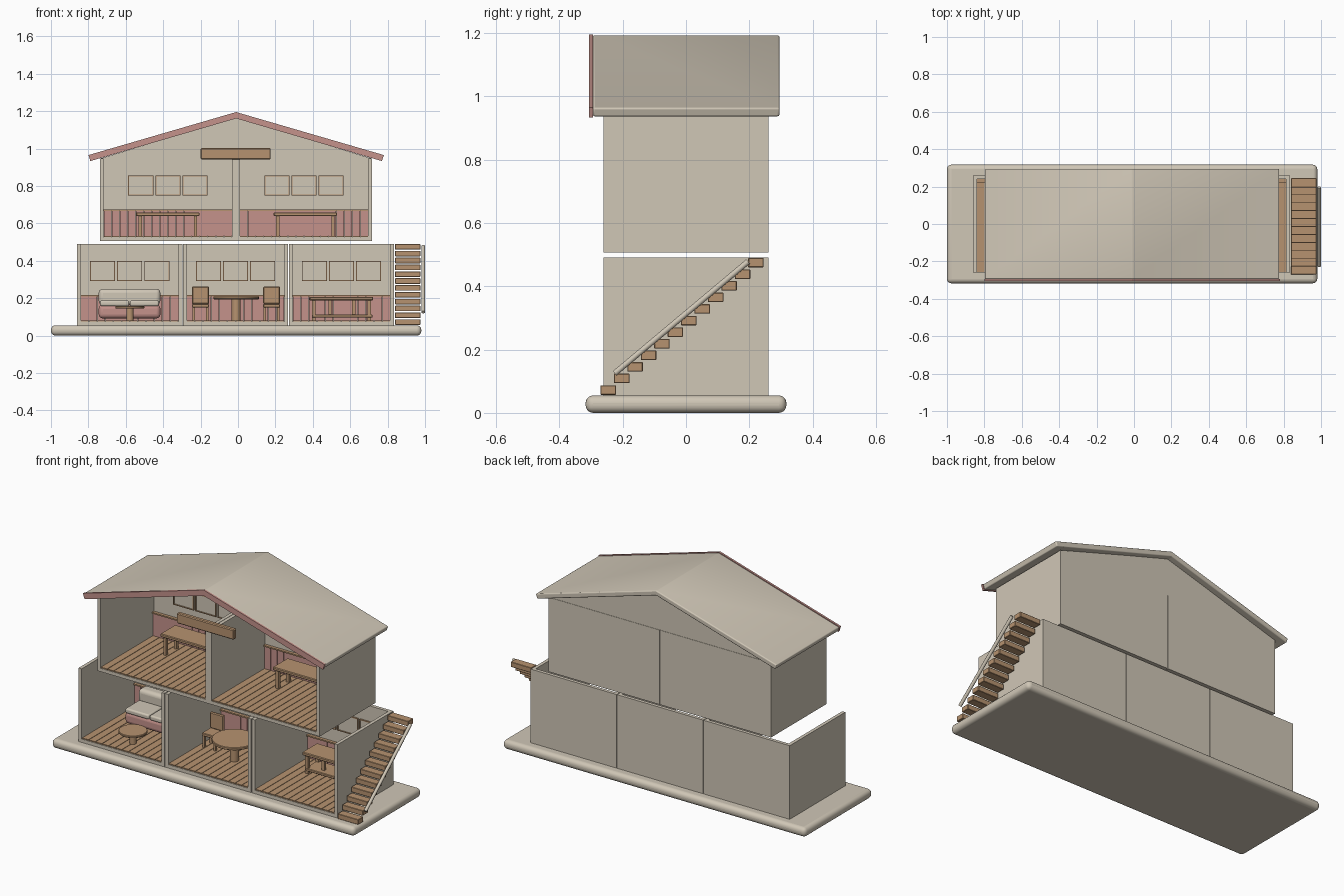
import bpy, bmesh, math
from mathutils import Vector

if "Cube" in bpy.data.objects:
    bpy.data.objects.remove(bpy.data.objects["Cube"])


def material(name, rgb):
    m = bpy.data.materials.new(name)
    m.diffuse_color = (*rgb, 1)
    m.use_nodes = True
    m.node_tree.nodes["Principled BSDF"].inputs["Base Color"].default_value = m.diffuse_color
    return m


CREAM = material("cream", (0.63, 0.57, 0.47))
PINK = material("dusty_pink", (0.56, 0.29, 0.26))
WOOD = material("wood", (0.47, 0.29, 0.16))


def finish(name, bm, mat, bevel=0, segments=1):
    bmesh.ops.recalc_face_normals(bm, faces=bm.faces)
    me = bpy.data.meshes.new(name)
    bm.to_mesh(me)
    bm.free()
    me.materials.append(mat)
    ob = bpy.data.objects.new(name, me)
    bpy.context.collection.objects.link(ob)
    if bevel:
        mod = ob.modifiers.new("bevel", 'BEVEL')
        mod.width, mod.segments = bevel, segments
        mod.limit_method = 'ANGLE'
    if segments > 1:
        bpy.context.view_layer.objects.active = ob
        for o in bpy.context.selected_objects:
            o.select_set(False)
        ob.select_set(True)
        bpy.ops.object.shade_smooth_by_angle(angle=math.radians(40))
    return ob


def boxes(name, bounds, mat, bevel=0, segments=1):
    """One object made of boxes given as x0, x1, y0, y1, z0, z1."""
    bm = bmesh.new()
    for x0, x1, y0, y1, z0, z1 in bounds:
        vs = bmesh.ops.create_cube(bm, size=1)['verts']
        for v in vs:
            v.co = Vector(((x0 + x1) / 2 + v.co.x * (x1 - x0),
                           (y0 + y1) / 2 + v.co.y * (y1 - y0),
                           (z0 + z1) / 2 + v.co.z * (z1 - z0)))
    return finish(name, bm, mat, bevel, segments)


def prism(name, profile, y0, y1, mat, bevel=0, segments=1):
    """Extrude an x, z profile along y."""
    bm = bmesh.new()
    face = bm.faces.new([bm.verts.new((x, y0, z)) for x, z in profile])
    ext = bmesh.ops.extrude_face_region(bm, geom=[face])['geom']
    for v in ext:
        if isinstance(v, bmesh.types.BMVert):
            v.co.y = y1
    return finish(name, bm, mat, bevel, segments)


def lathe(name, profile, x, y, mat, n=32):
    """Spin an r, z profile round a vertical axis."""
    bm = bmesh.new()
    rings = [[bm.verts.new((x + r * math.cos(2 * math.pi * i / n),
                            y + r * math.sin(2 * math.pi * i / n), z))
              for i in range(n)] for r, z in profile]
    for a, b in zip(rings, rings[1:]):
        for i in range(n):
            j = (i + 1) % n
            bm.faces.new((a[i], a[j], b[j], b[i]))
    bm.faces.new(rings[0])
    bm.faces.new(rings[-1])
    return finish(name, bm, mat, 0, 2)


def room(name, x0, x1, z0, z1, wainscot_top, window_z):
    t, front, back = 0.02, -0.26, 0.26
    # shell: floor slab, back and side walls, open front and top
    boxes(name + "_floor_slab", [(x0, x1, front, back, z0, z0 + t)], CREAM)
    boxes(name + "_walls", [(x0 + t, x1 - t, back - t, back, z0 + t, z1),
                            (x0, x0 + t, front, back, z0 + t, z1),
                            (x1 - t, x1, front, back, z0 + t, z1)], CREAM)
    a, b = x0 + t, x1 - t
    # floor planks and wall panelling
    n = round((b - a) / 0.043)
    w = (b - a) / n
    boxes(name + "_floor_planks", [(a + i * w + .0015, a + (i + 1) * w - .0015, front + .003,
                                    back - t, z0 + t, z0 + t + .006) for i in range(n)], WOOD)
    boxes(name + "_wainscot", [(a + i * w + .0008, a + (i + 1) * w - .0008, back - t - .01,
                                back - t, z0 + t + .006, wainscot_top) for i in range(n)], PINK)
    boxes(name + "_dado_rail", [(a, b, back - t - .018, back - t,
                                 wainscot_top, wainscot_top + .008)], WOOD)
    # row of three windows
    c, s, h, fr = (x0 + x1) / 2, 0.145, 0.105, 0.005
    frames, panes = [], []
    for k in (-1, 0, 1):
        l, r = c + k * s - .067, c + k * s + .067
        lo, hi = window_z, window_z + h
        y0, y1 = back - t - .009, back - t
        frames += [(l, r, y0, y1, lo, lo + fr), (l, r, y0, y1, hi - fr, hi),
                   (l, l + fr, y0, y1, lo + fr, hi - fr), (r - fr, r, y0, y1, lo + fr, hi - fr)]
        panes.append((l + fr, r - fr, back - t - .004, y1, lo + fr, hi - fr))
    boxes(name + "_window_frames", frames, WOOD)
    boxes(name + "_window_panes", panes, CREAM)


# base slab
boxes("base", [(-1, 0.98, -0.317, 0.317, 0, 0.055)], CREAM, 0.024, 5)

# rooms
for i in range(3):
    x = -0.86 + i * 0.566
    room(("lounge", "dining_room", "study")[i], x, x + 0.562, 0.055, 0.49, 0.21, 0.293)
for i in range(2):
    x = -0.738 + i * 0.728
    room(("left_bedroom", "right_bedroom")[i], x, x + 0.726, 0.506, 0.946, 0.665, 0.75)

# roof, front fascia and rear gable
cx = -0.01
roof_profile = [(cx - .788, .963), (cx, 1.193), (cx + .788, .963),
                (cx + .778, .935), (cx, 1.163), (cx - .778, .935)]
prism("roof", roof_profile, -0.294, 0.295, CREAM, 0.006, 3)
prism("roof_fascia", [(x * 1.002, z + (.002 if i < 3 else -.002))
                      for i, (x, z) in enumerate(roof_profile)], -0.306, -0.294, PINK)
prism("rear_gable", [(cx - .728, .946), (cx + .728, .946), (cx, 1.165)], 0.24, 0.258, CREAM)

# blank sign board
boxes("sign_board", [(-0.2, 0.175, -0.29, -0.262, 0.942, 1.002)], WOOD, 0.005)

# outside stairs and handrail
boxes("stairs", [(0.84, 0.975, -0.27 + i * .0424, -0.221 + i * .0424,
                  0.057 + i * .0366, 0.087 + i * .0366) for i in range(12)], WOOD, 0.002)
rail = bpy.data.curves.new("handrail", 'CURVE')
rail.dimensions = '3D'
rail.bevel_depth, rail.bevel_resolution, rail.use_fill_caps = 0.0095, 3, True
spline = rail.splines.new('POLY')
spline.points.add(1)
spline.points[0].co = (0.9905, -0.225, 0.125, 1)
spline.points[1].co = (0.9905, 0.196, 0.478, 1)
rail.materials.append(CREAM)
bpy.context.collection.objects.link(bpy.data.objects.new("handrail", rail))

# sofa
boxes("sofa_body", [(-0.745, -0.415, 0.0, 0.2, 0.092, 0.165)], PINK, 0.022, 4)
boxes("sofa_cushions", [(-0.737, -0.582, -0.004, 0.13, 0.158, 0.187),
                        (-0.578, -0.423, -0.004, 0.13, 0.158, 0.187)], CREAM, 0.009, 3)
boxes("sofa_back", [(-0.745, -0.415, 0.125, 0.2, 0.165, 0.25)], CREAM, 0.022, 4)


# round pedestal tables
def round_table(name, x, y, r, leg, z0, z1, t):
    lathe(name + "_top", [(r - .003, z1 - t), (r, z1 - t + .003), (r, z1 - .003), (r - .003, z1)], x, y, WOOD)
    lathe(name + "_leg", [(leg, z0), (leg, z1 - t)], x, y, WOOD)


round_table("coffee_table", -0.578, -0.155, 0.078, 0.019, 0.081, 0.158, 0.013)
round_table("dining_table", -0.01, -0.02, 0.122, 0.024, 0.081, 0.21, 0.016)

# dining chairs
for side, x in (("left", -0.2), ("right", 0.18)):
    boxes(side + "_chair_seat", [(x - .045, x + .045, 0.01, 0.1, 0.15, 0.168)], WOOD, 0.003)
    boxes(side + "_chair_back", [(x - .045, x + .045, 0.085, 0.102, 0.168, 0.263)], WOOD, 0.005)
    boxes(side + "_chair_legs", [(x + sx * .036 - .007, x + sx * .036 + .007, y, y + .014, 0.081, 0.15)
                                 for sx in (-1, 1) for y in (.014, .082)], WOOD)


# long tables on square legs
def long_table(name, x, z0, z1, y0=0.05, y1=0.19):
    boxes(name + "_top", [(x - .17, x + .17, y0, y1, z1 - .019, z1)], WOOD, 0.004)
    boxes(name + "_legs", [(x + s * .148 - .009, x + s * .148 + .009, y, y + .018, z0, z1 - .019)
                           for s in (-1, 1) for y in (y0 + .012, y1 - .03)], WOOD)


long_table("left_bedroom_desk", -0.375, 0.532, 0.658)
long_table("right_bedroom_desk", 0.36, 0.532, 0.658)
long_table("study_desk", 0.553, 0.081, 0.207)
# low bench under the study desk
boxes("study_shelf", [(0.395, 0.72, 0.06, 0.18, 0.096, 0.112)], WOOD, 0.003)
boxes("study_shelf_posts", [(x - .009, x + .009, 0.09, 0.108, 0.112, 0.188)
                            for x in (0.492, 0.618)], WOOD)
